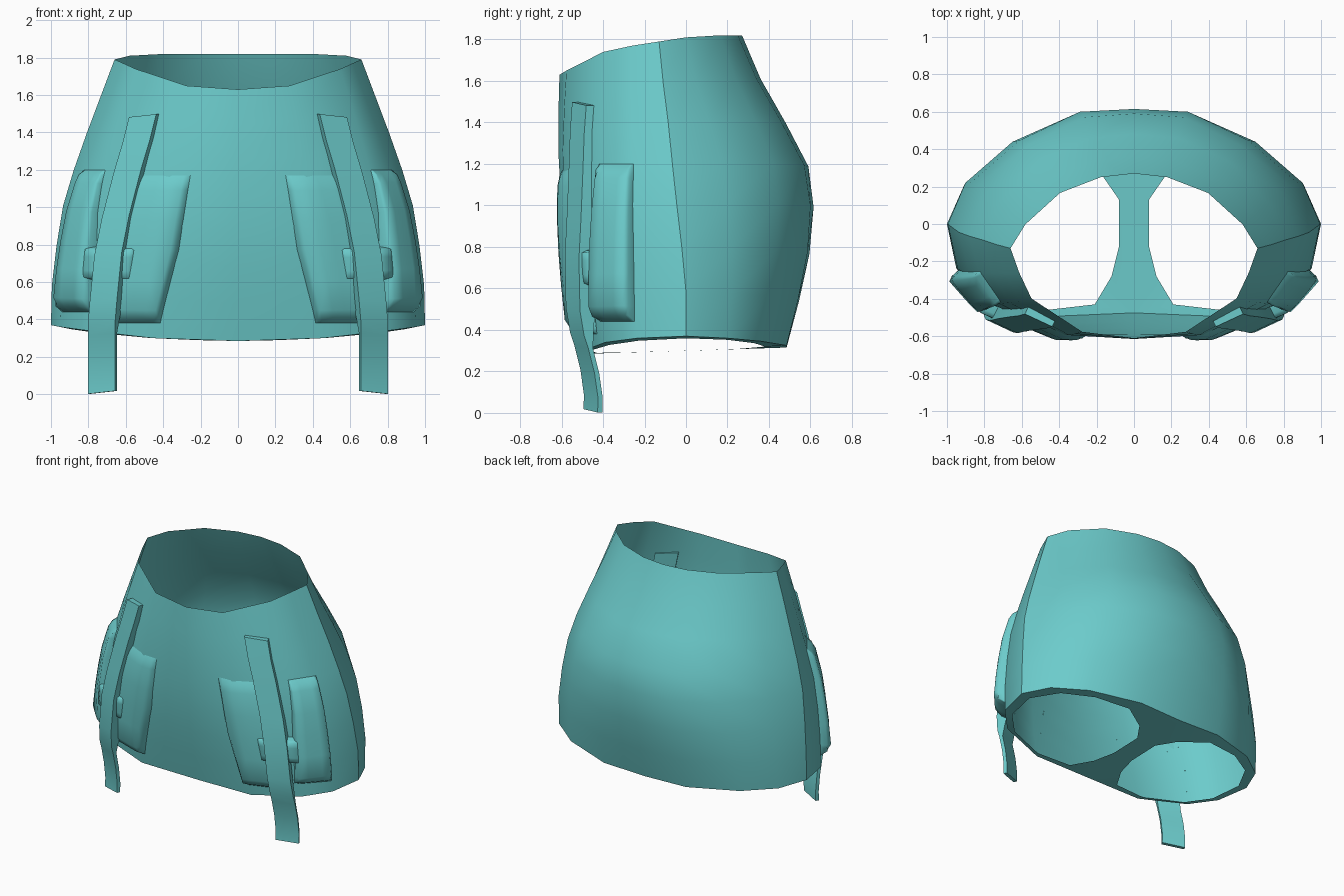
import bpy, bmesh
from mathutils import Vector

cube = bpy.data.objects.get("Cube")
if cube:
    bpy.data.objects.remove(cube, do_unlink=True)

teal = bpy.data.materials.new("teal_cloth")
teal.use_nodes = True
teal.diffuse_color = (0.15, 0.6, 0.6, 1)
teal.node_tree.nodes["Principled BSDF"].inputs["Base Color"].default_value = (0.15, 0.6, 0.6, 1)

# Garment shape: half width, side crease y, front y and back y by height
LEVELS = [0, .15, .3, .45, .58, .72, .86, 1]
WIDTH = [1, .995, .97, .935, .88, .81, .735, .66]
SIDE = [0, 0, -.02, -.045, -.065, -.085, -.11, -.13]
FRONT = [-.475, -.52, -.56, -.59, -.605, -.615, -.615, -.61]
BACK = [.485, .545, .595, .615, .59, .48, .36, .27]
# Cross-section from front centre round the side to back centre
LOW = [(0, 1), (.45, 1.04), (.8, .82), (.95, .5), (1, 0), (.91, .42), (.7, .75), (.34, 1), (0, 1)]
HIGH = [(0, 1), (.42, .93), (.83, .56), (.93, .27), (1, 0), (.88, .32), (.6, .74), (.27, .95), (0, 1)]
HEM_Z = [.285, .3, .34, .36, .37, .36, .345, .325, .315]
RIM_Z = [1.63, 1.65, 1.74, 1.77, 1.79, 1.81, 1.82, 1.82, 1.82]
COLS = list(range(len(LOW)))


def interp(keys, vals, k):
    for i in range(len(keys) - 1):
        if k <= keys[i + 1] or i == len(keys) - 2:
            f = (k - keys[i]) / (keys[i + 1] - keys[i])
            return vals[i] + (vals[i + 1] - vals[i]) * f


def column_point(c, t):
    w, s, f, b = (interp(LEVELS, v, t) for v in (WIDTH, SIDE, FRONT, BACK))
    px, py = Vector(LOW[c]).lerp(Vector(HIGH[c]), t)
    y = s + ((f if c < 4 else b) - s) * py
    return Vector((w * px, y, HEM_Z[c] + (RIM_Z[c] - HEM_Z[c]) * t))


def surface(u, z):
    """Point on the garment at column position u and height z."""
    lo, hi = interp(COLS, HEM_Z, u), interp(COLS, RIM_Z, u)
    t = (z - lo) / (hi - lo)
    c = min(max(int(u), 0), len(LOW) - 2)
    return column_point(c, t).lerp(column_point(c + 1, t), u - c)


def raised(u, z, height):
    du = surface(u + .3, z) - surface(u - .3, z)
    dz = surface(u, z + .05) - surface(u, z - .05)
    return surface(u, z) + du.cross(dz).normalized() * height


def finish(name, bm, angle=.6):
    me = bpy.data.meshes.new(name)
    bm.to_mesh(me)
    bm.free()
    ob = bpy.data.objects.new(name, me)
    bpy.context.collection.objects.link(ob)
    me.materials.append(teal)
    bpy.ops.object.select_all(action='DESELECT')
    ob.select_set(True)
    bpy.context.view_layer.objects.active = ob
    bpy.ops.object.shade_smooth_by_angle(angle=angle)
    mirror = ob.modifiers.new("mirror", 'MIRROR')
    mirror.use_clip = True


def grid(bm, rows):
    vs = [[bm.verts.new(p) for p in row] for row in rows]
    for a, b in zip(vs, vs[1:]):
        for i in range(len(a) - 1):
            bm.faces.new((a[i], a[i + 1], b[i + 1], b[i]))
    return vs


def panel(name, outline):
    """Padded patch following the garment; rows are (z, u_start, u_end, height)."""
    zs, starts, ends, heights = zip(*outline)
    across = [0, .04, .1, .3, .5, .7, .9, .96, 1]
    puff = [0, .6, .95, 1, 1, 1, .95, .6, 0]
    rows = []
    for v, p in zip(across, puff):
        z = zs[0] + (zs[-1] - zs[0]) * v
        a, b, h = (interp(zs, vals, z) for vals in (starts, ends, heights))
        rows.append([raised(a + (b - a) * s, z, h * min(p, q)) for s, q in zip(across, puff)])
    bm = bmesh.new()
    grid(bm, rows)
    finish(name, bm, 1.3)


# Main shell, open at the waist
bm = bmesh.new()
grid(bm, [[column_point(c, t) for c in COLS] for t in LEVELS])
finish("garment_shell", bm)

# Underside with a leg opening
HOLE = [(.08, .13), (.17, .26), (.36, .38), (.62, .33), (.82, .2), (.93, 0), (.89, -.23),
        (.75, -.37), (.47, -.46), (.21, -.43), (.12, -.28), (.08, -.12)]
bm = bmesh.new()
hem = [column_point(c, 0) for c in COLS]
hole = [Vector((x, y, .285 + .07 * x * x + .03 * (y + .475))) for x, y in HOLE]
heights, edges = {}, []
for loop in (hem, hole):
    vs = []
    for p in loop:
        v = bm.verts.new((p.x, p.y, 0))
        heights[v] = p.z
        vs.append(v)
    edges += [bm.edges.new((vs[i - 1], vs[i])) for i in range(len(vs))]
bmesh.ops.triangle_fill(bm, use_beauty=True, edges=edges, normal=(0, 0, 1))
for f in bm.faces:
    f.normal_update()
    if f.normal.z > 0:
        f.normal_flip()
for v, z in heights.items():
    v.co.z = z
finish("underside", bm)

# Pouches either side of each strap, and the low band joining them
panel("inner_pouch", [(.38, .93, 1.68, .07), (.8, .74, 1.72, .045), (1.17, .7, 1.6, .022)])
panel("outer_pouch", [(.44, 1.88, 2.95, .085), (.8, 1.93, 3.0, .065), (1.2, 2.03, 3.05, .04)])
panel("strap_loop", [(.61, 1.3, 2.1, .07), (.79, 1.28, 2.08, .068)])

# Strap running down over the pouches into a thin hanging tail: z, x, front y, thickness
STRAP = [(1.49, .51, -.515, .05), (1.35, .545, -.525, .06), (1.2, .59, -.53, .07),
         (.95, .655, -.54, .08), (.75, .695, -.55, .08), (.5, .72, -.545, .08),
         (.38, .73, -.525, .05), (.32, .73, -.505, .025), (.2, .73, -.475, .025),
         (.08, .73, -.458, .025), (.01, .73, -.46, .025)]
bm = bmesh.new()
rings = []
for z, x, y, thick in STRAP:
    half, back = Vector((.073, .034, -.008)), Vector((-.42, .9, 0)) * thick
    c = Vector((x, y, z))
    rings.append([c - half, c + half, c + half + back, c - half + back, c - half])
vs = grid(bm, rings)
for end in (vs[0], vs[-1]):
    bm.faces.new(end[:4])
bmesh.ops.remove_doubles(bm, verts=bm.verts, dist=.0001)
bmesh.ops.recalc_face_normals(bm, faces=bm.faces)
finish("strap", bm)
